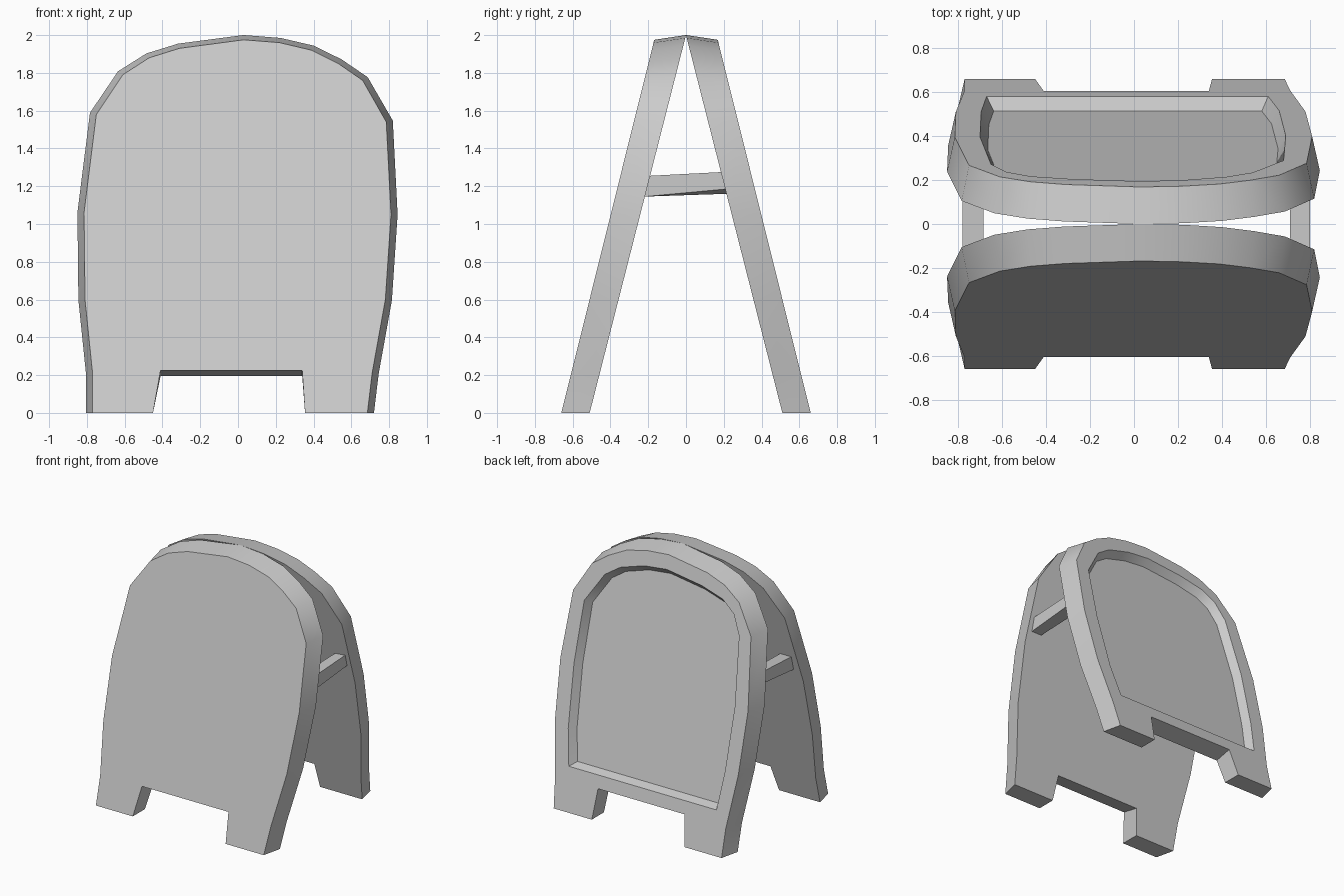
import bpy, bmesh, math
from mathutils import Vector

if "Cube" in bpy.data.objects:
    bpy.data.objects.remove(bpy.data.objects["Cube"])

# Panel side/top outline on the outer face (x, z), right foot over the top to left foot
ARCH = [(.685, 0), (.71, .21), (.78, .6), (.81, 1.05), (.785, 1.54), (.66, 1.76), (.53, 1.85),
        (.39, 1.92), (.22, 1.96), (.03, 1.975), (-.31, 1.93), (-.47, 1.88), (-.61, 1.79),
        (-.75, 1.58), (-.815, 1.06), (-.81, .6), (-.77, .21), (-.77, 0)]
# Rim of the recess on the back panel
RIM = [(.61, .32), (.66, .58), (.69, 1.04), (.68, 1.49), (.54, 1.71), (.42, 1.79), (.22, 1.85),
       (.03, 1.87), (-.28, 1.83), (-.47, 1.78), (-.58, 1.70), (-.65, 1.56), (-.70, 1.06),
       (-.695, .6), (-.67, .32)]


def outer_y(z):
    return .66 - .249 * z


def inner_y(z):
    return .51 - .255 * z


def offset(pts, d, closed=False, zscale=1):
    """Push an outline outwards by d with mitred corners."""
    p = [Vector(q) for q in pts]
    n = len(p)
    nrm = []
    for i in range(n):
        t = (p[(i + 1) % n] - p[i]).normalized()
        nrm.append(Vector((t.y, -t.x)))
    out = []
    for i in range(n):
        a, b = nrm[i - 1], nrm[i]
        if not closed and i == 0:
            a = b
        if not closed and i == n - 1:
            b = a
        m = (a + b) / (1 + a.dot(b)) * d
        out.append((p[i].x + m.x, p[i].y + m.y * zscale))
    return out


def loft(name, a, b):
    """Closed solid between two matching loops."""
    bm = bmesh.new()
    va = [bm.verts.new(v) for v in a]
    vb = [bm.verts.new(v) for v in b]
    n = len(va)
    bm.faces.new(va)
    bm.faces.new(vb[::-1])
    for i in range(n):
        j = (i + 1) % n
        bm.faces.new((va[j], va[i], vb[i], vb[j]))
    bmesh.ops.recalc_face_normals(bm, faces=bm.faces)
    me = bpy.data.meshes.new(name)
    bm.to_mesh(me)
    bm.free()
    ob = bpy.data.objects.new(name, me)
    bpy.context.collection.objects.link(ob)
    return ob


def smooth(ob):
    bpy.ops.object.select_all(action='DESELECT')
    ob.select_set(True)
    bpy.context.view_layer.objects.active = ob
    bpy.ops.object.shade_smooth_by_angle(angle=math.radians(30))


def panel(name, side):
    """Leaning board with a notch between two feet; its inner face is slightly larger."""
    def notch(z):
        return [(-.45, 0), (-.41, z), (.34, z), (.355, 0)]
    big = offset(ARCH, .035, zscale=.72)
    big[0], big[-1] = (big[0][0], 0), (big[-1][0], 0)
    outer = [(x, side * outer_y(z), z) for x, z in ARCH + notch(.225)]
    inner = [(x, side * inner_y(z), z) for x, z in big + notch(.195)]
    return loft(name, outer, inner)


front_panel = panel("front_panel", -1)
back_panel = panel("back_panel", 1)


# Recess with sloped walls, cut into the back panel
def recess_loop(grow, depth):
    return [(x, outer_y(z) - depth * .97, z - depth * .25)
            for x, z in offset(RIM, grow, closed=True)]


cutter = loft("recess_cutter", recess_loop(.02, -.034), recess_loop(-.035, .06))
mod = back_panel.modifiers.new("recess", 'BOOLEAN')
mod.operation = 'DIFFERENCE'
mod.solver = 'EXACT'
mod.object = cutter
cutter.hide_render = True
bpy.context.view_layer.objects.active = back_panel
bpy.ops.object.modifier_apply(modifier=mod.name)
bpy.data.objects.remove(cutter)

smooth(front_panel)
smooth(back_panel)


# Slightly skewed spacer bars joining the panels
def brace(name, x_in, x_out):
    def end(side, section):
        return [(x, side * (inner_y(z) + .004), z) for x, z in section]
    front = end(-1, [(x_in, 1.145), (x_out, 1.145), (x_out, 1.255), (x_in, 1.255)])
    back = end(1, [(x_in, 1.16), (x_out, 1.185), (x_out, 1.275), (x_in, 1.265)])
    return loft(name, front, back)


brace("right_brace", .71, .80)
brace("left_brace", -.685, -.78)
